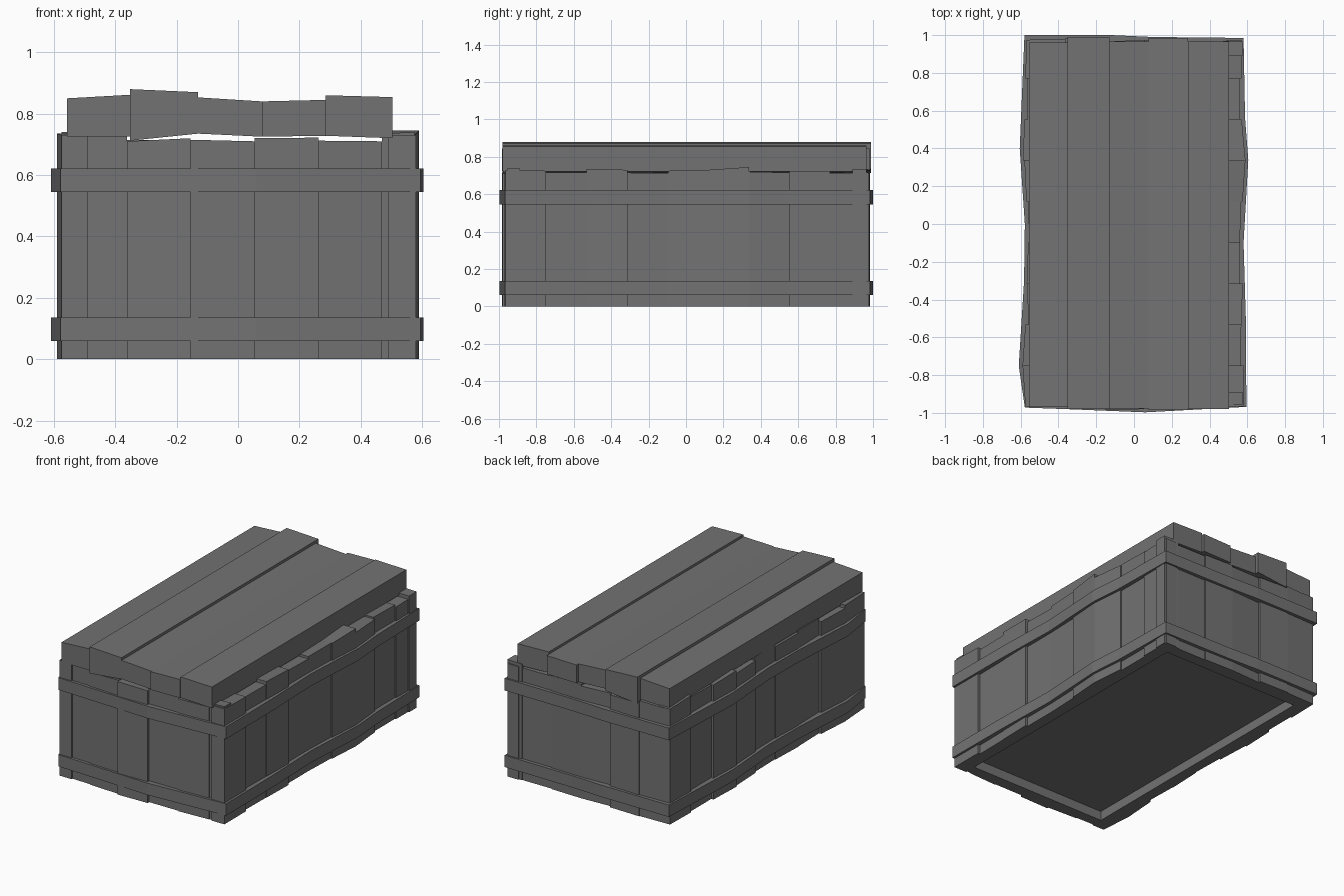
import bpy, bmesh

if "Cube" in bpy.data.objects:
    bpy.data.objects.remove(bpy.data.objects["Cube"])

wood = bpy.data.materials.new("grey_wood")
wood.diffuse_color = (0.17, 0.17, 0.17, 1)
wood.use_nodes = True
wood.node_tree.nodes["Principled BSDF"].inputs["Base Color"].default_value = wood.diffuse_color


def finish(bm, name):
    bmesh.ops.recalc_face_normals(bm, faces=bm.faces)
    me = bpy.data.meshes.new(name)
    bm.to_mesh(me)
    bm.free()
    me.materials.append(wood)
    ob = bpy.data.objects.new(name, me)
    bpy.context.collection.objects.link(ob)
    return ob


def block(bm, bottom, top):
    """Six-sided block from a bottom and a top quad."""
    a = [bm.verts.new(p) for p in bottom]
    b = [bm.verts.new(p) for p in top]
    bm.faces.new(a[::-1])
    bm.faces.new(b)
    for i in range(4):
        j = (i + 1) % 4
        bm.faces.new((a[i], a[j], b[j], b[i]))


def wall(name, start, step, end, planks, inner, place):
    """Row of upright planks: (outer at start, outer at end, top at start, top at end)."""
    bm = bmesh.new()
    for i, (o0, o1, z0, z1) in enumerate(planks):
        u0 = start + i * step
        u1 = end if i == len(planks) - 1 else u0 + step
        quad = [(u0, o0, z0), (u1, o1, z1), (u1, inner, z1), (u0, inner, z0)]
        block(bm, [place(u, o, 0) for u, o, z in quad], [place(u, o, z) for u, o, z in quad])
    return finish(bm, name)


# long side walls
right = [(.580, .580, .73, .725), (.565, .568, .715, .715), (.570, .575, .735, .73),
         (.560, .560, .715, .71), (.560, .568, .725, .73), (.575, .590, .73, .745),
         (.590, .570, .72, .715), (.560, .560, .725, .72), (.568, .568, .71, .715)]
left = [(.575, .590, .73, .735), (.590, .575, .715, .71), (.560, .565, .73, .735),
        (.568, .560, .72, .715), (.555, .560, .735, .725), (.570, .580, .71, .71),
        (.588, .580, .735, .725), (.565, .565, .72, .725), (.575, .570, .74, .73)]
wall("right_wall", -.965, .217, .975, right, .49, lambda u, o, z: (o, u, z))
wall("left_wall", -.965, .217, .975, left, .49, lambda u, o, z: (-o, u, z))

# end walls
front = [(.955, .96, .725, .728), (.965, .975, .71, .72), (.985, .98, .715, .71),
         (.965, .965, .72, .722), (.97, .96, .712, .71), (.955, .955, .735, .74)]
back = [(.975, .98, .725, .73), (.985, .98, .715, .712), (.965, .975, .715, .71),
        (.975, .97, .72, .718), (.965, .965, .712, .71), (.97, .965, .735, .735)]
wall("front_wall", -.57, .208, .575, front, .89, lambda u, o, z: (u, -o, z))
wall("back_wall", -.57, .208, .575, back, .89, lambda u, o, z: (u, o, z))

# recessed floor
bm = bmesh.new()
rect = [(-.52, -.92), (.52, -.92), (.52, .92), (-.52, .92)]
block(bm, [(x, y, .06) for x, y in rect], [(x, y, .10) for x, y in rect])
finish(bm, "floor")

# two wavy straps around the walls
outline = [(-.578, -.972), (-.36, -.98), (.06, -.997), (.595, -.968), (.592, -.5),
           (.58, -.1), (.605, .34), (.588, .56), (.58, .985), (.1, .99), (-.12, 1.0),
           (-.58, 1.0), (-.605, .4), (-.578, 0), (-.582, -.3), (-.61, -.75)]


def strap(name, z0, z1):
    bm = bmesh.new()
    rings = []
    for x, y in outline:
        ix, iy = max(-.54, min(.54, x)), max(-.93, min(.93, y))
        rings.append([bm.verts.new(p) for p in
                      ((x, y, z0), (x, y, z1), (ix, iy, z1), (ix, iy, z0))])
    for r, s in zip(rings, rings[1:] + rings[:1]):
        for i in range(4):
            j = (i + 1) % 4
            bm.faces.new((r[i], s[i], s[j], r[j]))
    finish(bm, name)


strap("lower_strap", .06, .135)
strap("upper_strap", .545, .622)

# lid planks: x0, x1, bottom z pair, top z pair, front y, back y
lid = [(-.557, -.345, .725, .725, .85, .862, -.97, .96),
       (-.352, -.13, .712, .735, .88, .87, -.98, .99),
       (-.13, .078, .735, .725, .853, .84, -.978, .965),
       (.078, .285, .725, .728, .84, .845, -.985, .985),
       (.285, .503, .728, .72, .86, .854, -.98, .965)]
bm = bmesh.new()
for x0, x1, b0, b1, t0, t1, y0, y1 in lid:
    xy = [(x0, y0), (x1, y0), (x1, y1), (x0, y1)]
    block(bm, [(x, y, b0 if x == x0 else b1) for x, y in xy],
          [(x, y, t0 if x == x0 else t1) for x, y in xy])
finish(bm, "lid")
